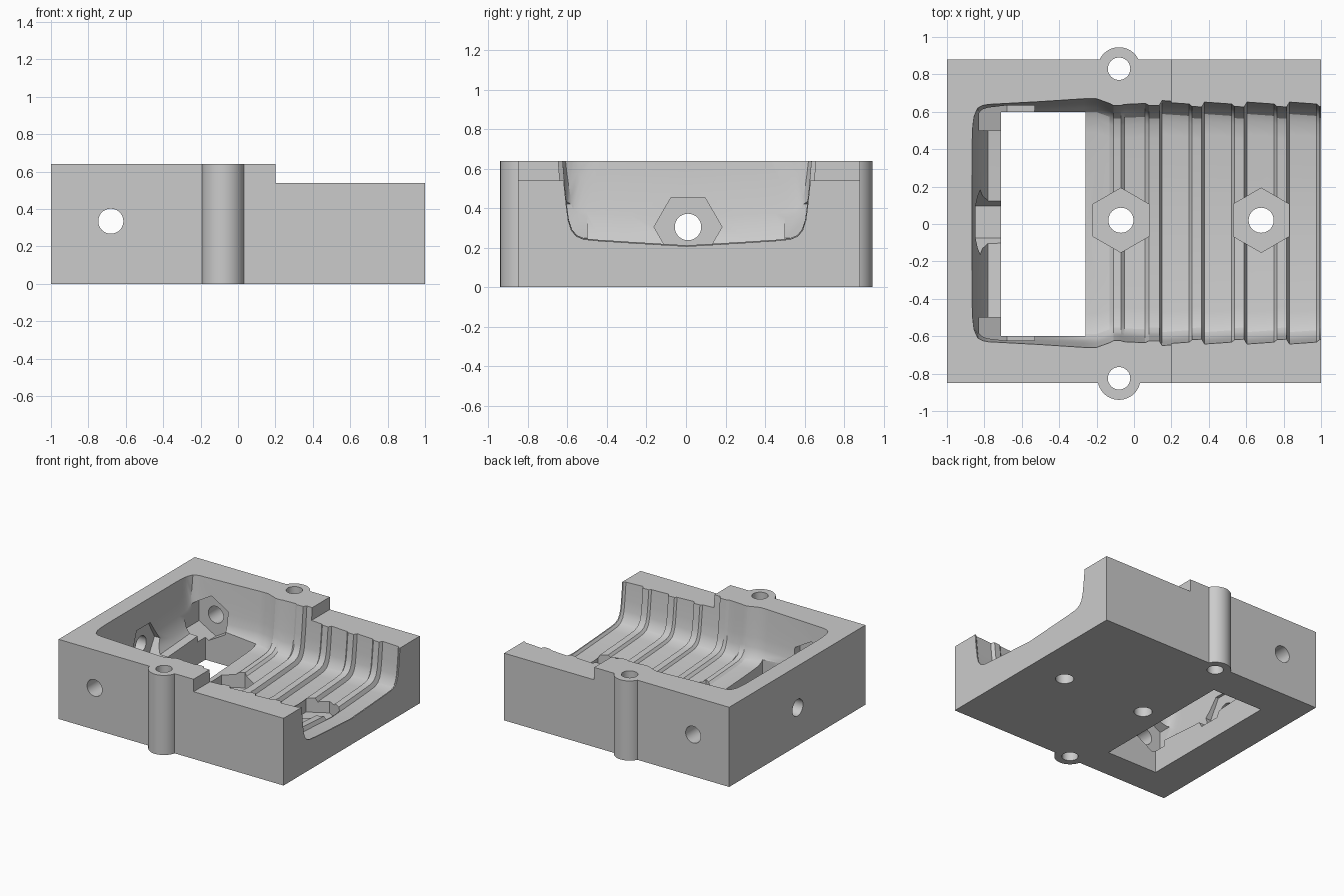
import bpy, bmesh, math
from mathutils import Matrix, Vector

cube = bpy.data.objects.get("Cube")
if cube:
    bpy.data.objects.remove(cube)

grey = bpy.data.materials.new("plain grey")
grey.use_nodes = True
colour = (0.6, 0.6, 0.6, 1)
grey.diffuse_color = colour
grey.node_tree.nodes["Principled BSDF"].inputs["Base Color"].default_value = colour


def finish(bm, name):
    bmesh.ops.recalc_face_normals(bm, faces=bm.faces)
    mesh = bpy.data.meshes.new(name)
    bm.to_mesh(mesh)
    bm.free()
    mesh.materials.append(grey)
    ob = bpy.data.objects.new(name, mesh)
    bpy.context.collection.objects.link(ob)
    return ob


def loft(rings, name):
    """Skin closed rings of points and cap both ends."""
    bm = bmesh.new()
    loops = [[bm.verts.new(p) for p in ring] for ring in rings]
    n = len(loops[0])
    for a, b in zip(loops, loops[1:]):
        for i in range(n):
            j = (i + 1) % n
            bm.faces.new((a[i], a[j], b[j], b[i]))
    bm.faces.new(loops[0])
    bm.faces.new(loops[-1])
    return finish(bm, name)


def prism(name, start, end, radius, sides=40, turn=0):
    """Regular prism between two points."""
    start, end = Vector(start), Vector(end)
    axis = end - start
    bm = bmesh.new()
    spin = axis.to_track_quat('Z', 'Y').to_matrix().to_4x4()
    place = Matrix.Translation((start + end) / 2) @ spin @ Matrix.Rotation(turn, 4, 'Z')
    bmesh.ops.create_cone(bm, cap_ends=True, segments=sides, radius1=radius,
                          radius2=radius, depth=axis.length, matrix=place)
    return finish(bm, name)


def box(name, low, high):
    rings = [[(x, low[1], low[2]), (x, high[1], low[2]),
              (x, high[1], high[2]), (x, low[1], high[2])] for x in (low[0], high[0])]
    return loft(rings, name)


def combine(target, tool, operation):
    mod = target.modifiers.new(tool.name, 'BOOLEAN')
    mod.operation, mod.object, mod.solver = operation, tool, 'EXACT'
    bpy.context.view_layer.objects.active = target
    bpy.ops.object.modifier_apply(modifier=mod.name)
    bpy.data.objects.remove(tool)


# Stepped outer block
outline = [(-1, 0), (1, 0), (1, .54), (.2, .54), (.2, .64), (-1, .64)]
body = loft([[(x, y, z) for x, z in outline] for y in (-.85, .88)], "mould_block")

# Bolt columns on both sides
for y in (-.825, .83):
    combine(body, prism("bolt_column", (-.08, y, 0), (-.08, y, .64), .115, 64), 'UNION')

# Cavity stations along the length: x, half width, floor height
stations = [(-.865, .53, .63), (-.855, .585, .52), (-.835, .62, .36), (-.81, .63, .25),
            (-.78, .635, .205), (-.5, .65, .20), (-.27, .665, .20), (-.2, .665, .20),
            (-.13, .64, .205), (-.11, .63, .22), (-.07, .63, .22), (-.05, .635, .20),
            (.06, .64, .20), (.08, .63, .22)]
# Ribbed part: shallow wide grooves with narrow ridges between
for k in range(4):
    x = .15 + .227 * k
    stations += [(x - .015, .63, .215), (x, .655, .185), (x + .145, .645, .195),
                 (x + .16, .633, .215)]
stations += [(1.0, .633, .215), (1.1, .633, .215)]

# Half section: inset from the wall, share of the depth up to the rim
section = [(0, 1), (0, .74), (.012, .5), (.022, .34), (.032, .21), (.048, .125),
           (.072, .075), (.11, .047), (.18, .035), (.33, .018)]


def u_ring(x, w, floor):
    half = [(w - inset, floor + t * (.8 - floor)) for inset, t in section]
    right = [(x, .005 + y, z) for y, z in half]
    left = [(x, .005 - y, z) for y, z in reversed(half)]
    return right + [(x, .005, floor - .008)] + left


combine(body, loft([u_ring(*s) for s in stations], "cavity"), 'DIFFERENCE')

# Rectangular window through the floor
combine(body, box("floor_window", (-.71, -.6, -.1), (-.26, .6, .4)), 'DIFFERENCE')

# Hexagonal nut pockets and their bolt holes
cuts = []
for x in (-.07, .68):
    cuts.append(((x, .02, .1), (x, .02, .3), (x, .02, -.1), 'Y'))
cuts.append(((-.87, .01, .305), (-.7, .01, .305), (-1.1, .01, .305), 'Y'))
for s in (-1, 1):
    cuts.append(((-.68, s * .69, .335), (-.68, s * .5, .335), (-.68, s * 1.1, .335), 'Z'))
for base, mouth, outside, point in cuts:
    axis = Vector(mouth) - Vector(base)
    spin = axis.to_track_quat('Z', 'Y').to_matrix()
    local = spin.inverted() @ Vector((0, point == 'Y', point == 'Z'))
    turn = math.atan2(local.y, local.x) - math.pi / 2
    combine(body, prism("nut_pocket", base, mouth, .172, 6, turn), 'DIFFERENCE')
    combine(body, prism("bolt_hole", outside, mouth, .067), 'DIFFERENCE')

# Clamp holes down the columns
for y in (-.825, .83):
    combine(body, prism("clamp_hole", (-.08, y, -.1), (-.08, y, .8), .06), 'DIFFERENCE')

bpy.ops.object.select_all(action='DESELECT')
body.select_set(True)
bpy.context.view_layer.objects.active = body
bpy.ops.object.shade_smooth_by_angle(angle=math.radians(25))
